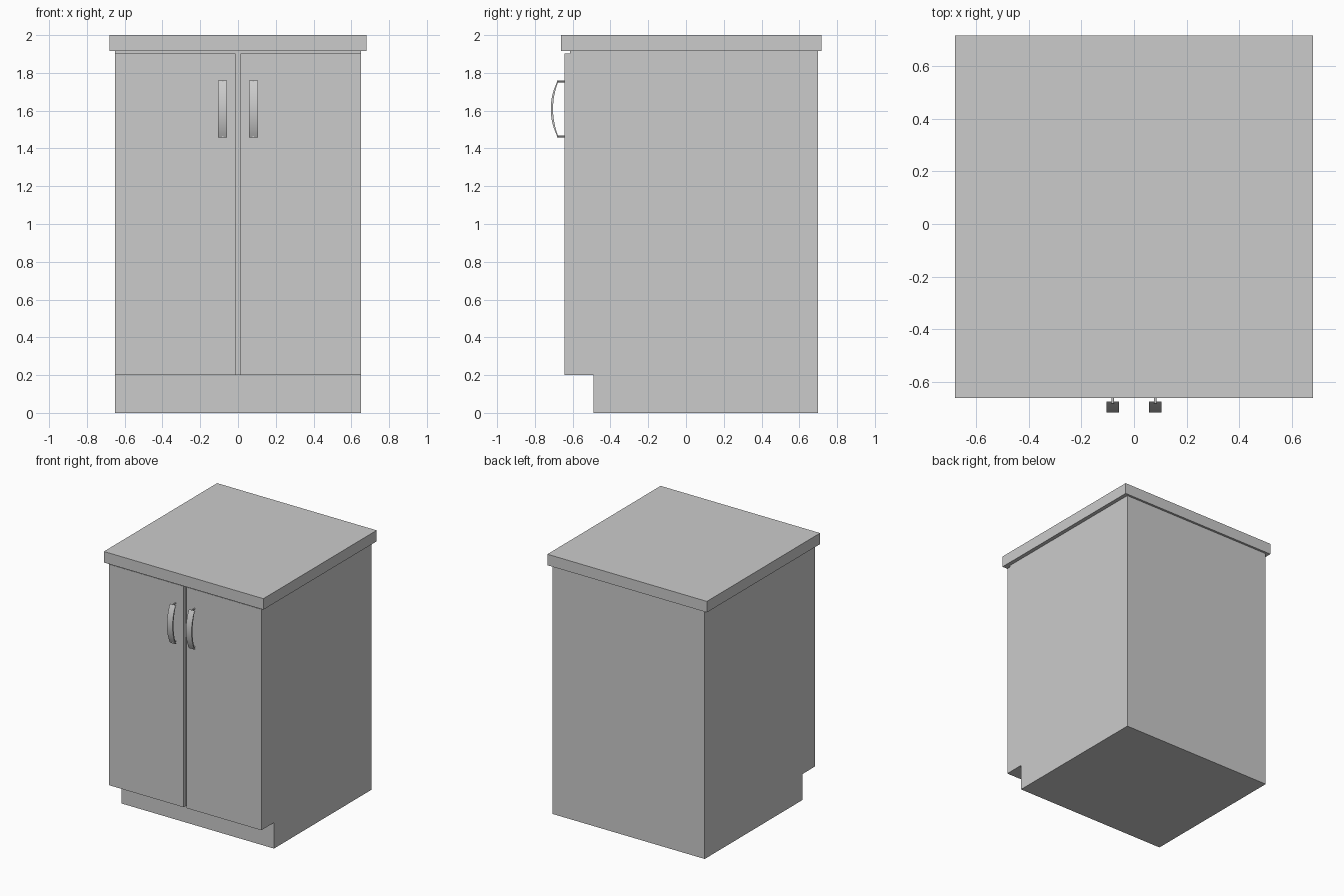
import bpy, bmesh, math
from mathutils import Vector

if "Cube" in bpy.data.objects:
    bpy.data.objects.remove(bpy.data.objects["Cube"])


def make_object(name, bm):
    bmesh.ops.recalc_face_normals(bm, faces=bm.faces)
    mesh = bpy.data.meshes.new(name)
    bm.to_mesh(mesh)
    bm.free()
    obj = bpy.data.objects.new(name, mesh)
    bpy.context.collection.objects.link(obj)
    return obj


def box(name, lo, hi):
    bm = bmesh.new()
    bmesh.ops.create_cube(bm, size=1)
    lo, hi = Vector(lo), Vector(hi)
    bmesh.ops.scale(bm, vec=hi - lo, verts=bm.verts)
    bmesh.ops.translate(bm, vec=(lo + hi) / 2, verts=bm.verts)
    return make_object(name, bm)


def extrude_yz(name, profile, x0, x1):
    bm = bmesh.new()
    face = bm.faces.new([bm.verts.new((x0, y, z)) for y, z in profile])
    ext = bmesh.ops.extrude_face_region(bm, geom=[face])
    verts = [g for g in ext["geom"] if isinstance(g, bmesh.types.BMVert)]
    bmesh.ops.translate(bm, vec=(x1 - x0, 0, 0), verts=verts)
    return make_object(name, bm)


def smooth(obj):
    bpy.ops.object.select_all(action='DESELECT')
    obj.select_set(True)
    bpy.context.view_layer.objects.active = obj
    bpy.ops.object.shade_smooth_by_angle(angle=math.radians(35))


def bow(y_end, y_mid, half, steps=16):
    # circular arc in the yz plane, bulging towards -y
    sag = y_end - y_mid
    r = (half * half + sag * sag) / (2 * sag)
    a = math.asin(half / r)
    angles = [-a + 2 * a * i / steps for i in range(steps + 1)]
    return [(y_mid + r - r * math.cos(t), HANDLE_Z + r * math.sin(t)) for t in angles]


HANDLE_Z = 1.609

# Carcass with recessed toe kick
extrude_yz("carcass", [(-0.49, 0), (0.70, 0), (0.70, 1.915),
                       (-0.614, 1.915), (-0.614, 0.2), (-0.49, 0.2)], -0.65, 0.65)

# Countertop
box("countertop", (-0.68, -0.662, 1.915), (0.68, 0.717, 2.0))

# Crescent-shaped handle profile
crescent = bow(-0.679, -0.716, 0.15) + bow(-0.675, -0.704, 0.147)[::-1]

for side, s in (("left", -1), ("right", 1)):
    # Door
    x0, x1 = sorted((s * 0.013, s * 0.65))
    box(side + "_door", (x0, -0.644, 0.2), (x1, -0.614, 1.903))

    # Bowed strap handle
    x = s * 0.081
    smooth(extrude_yz(side + "_handle", crescent, x - 0.024, x + 0.024))

    # Mounting posts
    for end, dz in (("lower", -0.146), ("upper", 0.146)):
        bm = bmesh.new()
        bmesh.ops.create_cone(bm, cap_ends=True, segments=12,
                              radius1=0.005, radius2=0.005, depth=0.042)
        for v in bm.verts:
            px, py, pz = v.co
            v.co = (x + px, -0.661 + pz, HANDLE_Z + dz + py)
        smooth(make_object(f"{side}_handle_{end}_post", bm))
